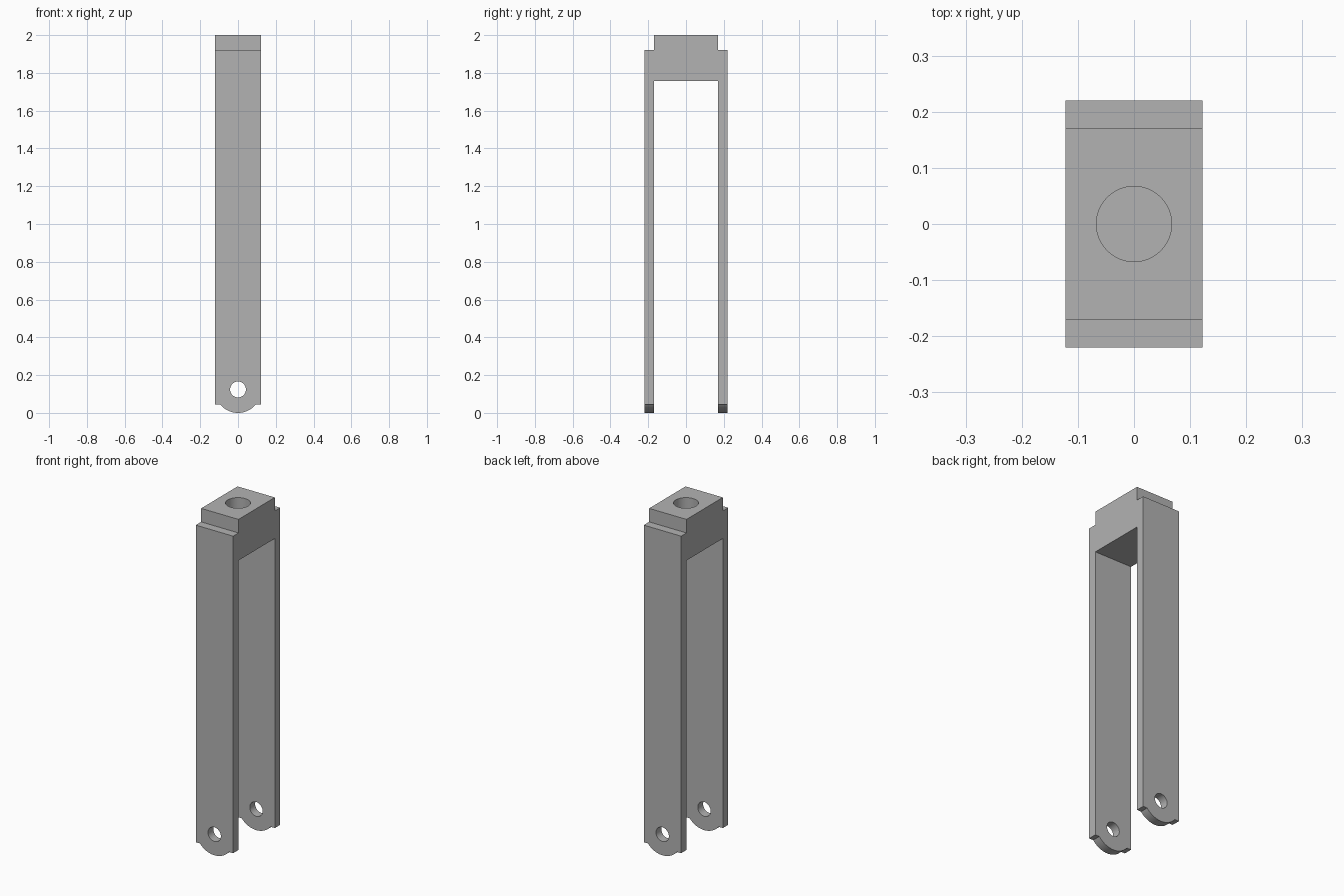
import bpy
import math
from mathutils import Matrix

cube = bpy.data.objects.get("Cube")
if cube:
    bpy.data.objects.remove(cube, do_unlink=True)

HALF_W = 0.122        # half width of legs and head
OUTER, INNER = 0.22, 0.17
HEAD_BOTTOM, SHOULDER, TOP = 1.757, 1.92, 2.0
PIN_Z, TIP_Z = 0.122, 0.045

grey = bpy.data.materials.new("plain grey")
grey.use_nodes = True
colour = (0.45, 0.45, 0.45, 1)
grey.diffuse_color = colour
grey.node_tree.nodes["Principled BSDF"].inputs["Base Color"].default_value = colour


def prism(name, outline, half, axis):
    """Extrude a 2D outline (horizontal, z) by +-half along the x or y axis."""
    n = len(outline)
    verts = []
    for s in (-half, half):
        verts += [(s, u, z) if axis == "x" else (u, s, z) for u, z in outline]
    faces = [tuple(range(n - 1, -1, -1)), tuple(range(n, 2 * n))]
    faces += [(i, (i + 1) % n, (i + 1) % n + n, i + n) for i in range(n)]
    mesh = bpy.data.meshes.new(name)
    mesh.from_pydata(verts, [], faces)
    obj = bpy.data.objects.new(name, mesh)
    bpy.context.collection.objects.link(obj)
    bpy.context.view_layer.objects.active = obj
    bpy.ops.object.select_all(action="DESELECT")
    obj.select_set(True)
    bpy.ops.object.mode_set(mode="EDIT")
    bpy.ops.mesh.select_all(action="SELECT")
    bpy.ops.mesh.normals_make_consistent(inside=False)
    bpy.ops.object.mode_set(mode="OBJECT")
    return obj


def cylinder(name, radius, depth, location, rotation=(0, 0, 0)):
    bpy.ops.mesh.primitive_cylinder_add(vertices=64, radius=radius, depth=depth,
                                        location=location, rotation=rotation)
    obj = bpy.context.object
    obj.name = name
    return obj


def cut(target, cutter):
    cutter.hide_render = True
    mod = target.modifiers.new("cut", "BOOLEAN")
    mod.operation = "DIFFERENCE"
    mod.solver = "EXACT"
    mod.object = cutter
    bpy.context.view_layer.objects.active = target
    bpy.ops.object.modifier_apply(modifier=mod.name)
    bpy.data.objects.remove(cutter, do_unlink=True)


# Fork body: stepped head with two long legs, drawn as one side profile
half_profile = [(INNER, TOP), (INNER, SHOULDER), (OUTER, SHOULDER),
                (OUTER, -0.05), (INNER, -0.05), (INNER, HEAD_BOTTOM)]
profile = half_profile + [(-y, z) for y, z in reversed(half_profile)]
fork = prism("fork_bracket", profile, HALF_W, "x")

# Rounded leg tips: remove everything outside the arc below the small steps
reach = math.acos((PIN_Z - TIP_Z) / HALF_W)
steps = 32
arc = []
for i in range(steps + 1):
    a = -reach + 2 * reach * i / steps
    arc.append((HALF_W * math.sin(a), PIN_Z - HALF_W * math.cos(a)))
tip_outline = [(-0.2, TIP_Z)] + arc + [(0.2, TIP_Z), (0.2, -0.1), (-0.2, -0.1)]
cut(fork, prism("tip_cutter", tip_outline, 0.3, "y"))

# Pin hole through both legs and blind socket in the head
cut(fork, cylinder("pin_cutter", 0.042, 0.6, (0, 0, PIN_Z + 0.002), (math.pi / 2, 0, 0)))
cut(fork, cylinder("socket_cutter", 0.067, 0.36, (0, 0, TOP + 0.02)))

# Finish: one colour, smooth round surfaces with sharp edges
fork.data.materials.clear()
fork.data.materials.append(grey)
for face in fork.data.polygons:
    face.material_index = 0
bpy.ops.object.select_all(action="DESELECT")
fork.select_set(True)
bpy.context.view_layer.objects.active = fork
bpy.ops.object.shade_smooth_by_angle(angle=math.radians(30))
